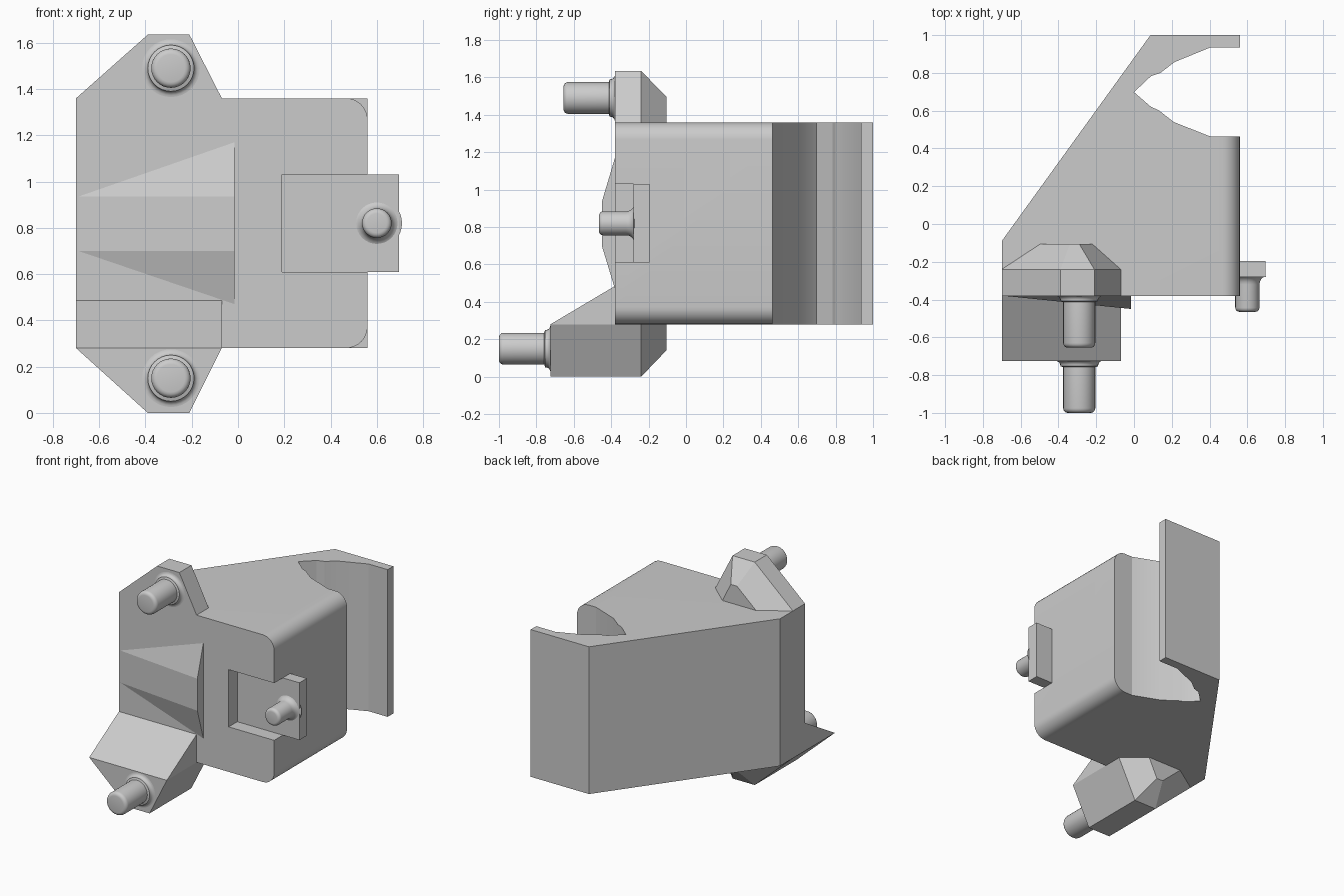
import bpy, bmesh, math

if "Cube" in bpy.data.objects:
    bpy.data.objects.remove(bpy.data.objects["Cube"])


def finish(name, bm, smooth=None):
    bmesh.ops.recalc_face_normals(bm, faces=bm.faces)
    me = bpy.data.meshes.new(name)
    bm.to_mesh(me)
    bm.free()
    ob = bpy.data.objects.new(name, me)
    bpy.context.collection.objects.link(ob)
    if smooth:
        bpy.ops.object.select_all(action='DESELECT')
        bpy.context.view_layer.objects.active = ob
        ob.select_set(True)
        bpy.ops.object.shade_smooth_by_angle(angle=math.radians(smooth))
    return ob


def loft(rings):
    """Closed solid through rings of equal point count."""
    bm = bmesh.new()
    vs = [[bm.verts.new(p) for p in r] for r in rings]
    n = len(vs[0])
    for a, b in zip(vs, vs[1:]):
        for i in range(n):
            j = (i + 1) % n
            bm.faces.new((a[i], a[j], b[j], b[i]))
    bm.faces.new(vs[0])
    bm.faces.new(vs[-1])
    return bm


def box(name, x, y, z):
    return finish(name, loft([[(x[0], y[0], k), (x[1], y[0], k), (x[1], y[1], k), (x[0], y[1], k)] for k in z]))


def pin(name, x, z, profile):
    """Lathe (radius, y) points round an axis along y."""
    n = 32
    rings = [[(x + r * math.cos(2 * math.pi * i / n), y, z + r * math.sin(2 * math.pi * i / n))
              for i in range(n)] for r, y in profile]
    finish(name, loft(rings), 40)


def tip(r, y, b):
    """Rounded pin end at y, radius r, rounding b."""
    return [(r - b + b * math.sin(t), y + b - b * math.cos(t))
            for t in [k * math.pi / 8 for k in range(5)]]


def flare(r, y, f):
    """Concave fillet from radius r out to r + f on the face at y."""
    return [(r + f - f * math.cos(t), y - f + f * math.sin(t))
            for t in [k * math.pi / 10 for k in range(6)]]


# Main body with slanted side, thin rear flap and scooped gap
Z0, Z1 = 0.28, 1.36
plan = [(-.70, -.38), (-.70, -.09), (.087, 1.0), (.56, 1.0), (.56, .935), (.405, .935),
        (.214, .857), (.14, .80), (.09, .783), (0, .698), (.09, .62), (.13, .603),
        (.21, .54), (.405, .463), (.56, .463), (.56, -.38)]
bm = loft([[(x, y, z) for x, y in plan] for z in (Z0, Z1)])
# Round the two long right-hand edges
edges = [e for e in bm.edges
         if all(v.co.x > .55 and v.co.y < .5 for v in e.verts)
         and abs(e.verts[0].co.y - e.verts[1].co.y) > .5]
bmesh.ops.bevel(bm, geom=edges, offset=.093, segments=8, profile=.5, affect='EDGES')
body = finish("main_body", bm, 18)

# Recess in the front, open to the right
cutter = box("recess_cutter", (.19, .80), (-.50, -.28), (.61, 1.03))
cutter.hide_render = True
mod = body.modifiers.new("recess", 'BOOLEAN')
mod.operation, mod.solver, mod.object = 'DIFFERENCE', 'EXACT', cutter
bpy.ops.object.select_all(action='DESELECT')
bpy.context.view_layer.objects.active = body
body.select_set(True)
bpy.ops.object.modifier_apply(modifier=mod.name)
bpy.data.objects.remove(cutter)

# Side tab and its small pin
box("side_tab", (.56, .695), (-.28, -.195), (.61, 1.03))
pin("side_pin", .60, .82, tip(.064, -.465, .022) + flare(.064, -.275, .045))

# Raised wedge on the front face
bm = bmesh.new()
for p in [(-.69, -.38, .70), (-.69, -.38, .935), (-.015, -.38, .47), (-.015, -.38, 1.17),
          (-.015, -.45, .70), (-.015, -.45, .935)]:
    bm.verts.new(p)
bmesh.ops.convex_hull(bm, input=bm.verts)
bmesh.ops.dissolve_limit(bm, angle_limit=.01, verts=bm.verts, edges=bm.edges)
finish("front_wedge", bm)

# Upper and lower lugs, mirrored about mid height, chamfered at the back
outer = [(-.70, 0), (-.39, .275), (-.21, .275), (-.07, 0)]
inner = [(-.495, 0), (-.34, .137), (-.29, .137), (-.222, 0)]
for name, base, s, front, pin_z in [("upper", Z1, 1, -.38, 1.49), ("lower", Z0, -1.018, -.725, .15)]:
    finish(name + "_lug", loft([[(x, y, base + s * h) for x, h in prof]
                                for prof, y in ((outer, front), (outer, -.24), (inner, -.105))]))
    pin(name + "_pin", -.29, pin_z, tip(.085, front - .275, .025)
        + [(.085, front - .033), (.1, front - .028)] + flare(.1, front, .025))

# Sloped block joining the lower lug to the body
finish("lower_ramp", loft([[(x, -.725, Z0), (x, -.38, .485), (x, -.38, Z0)] for x in (-.70, -.07)]))
